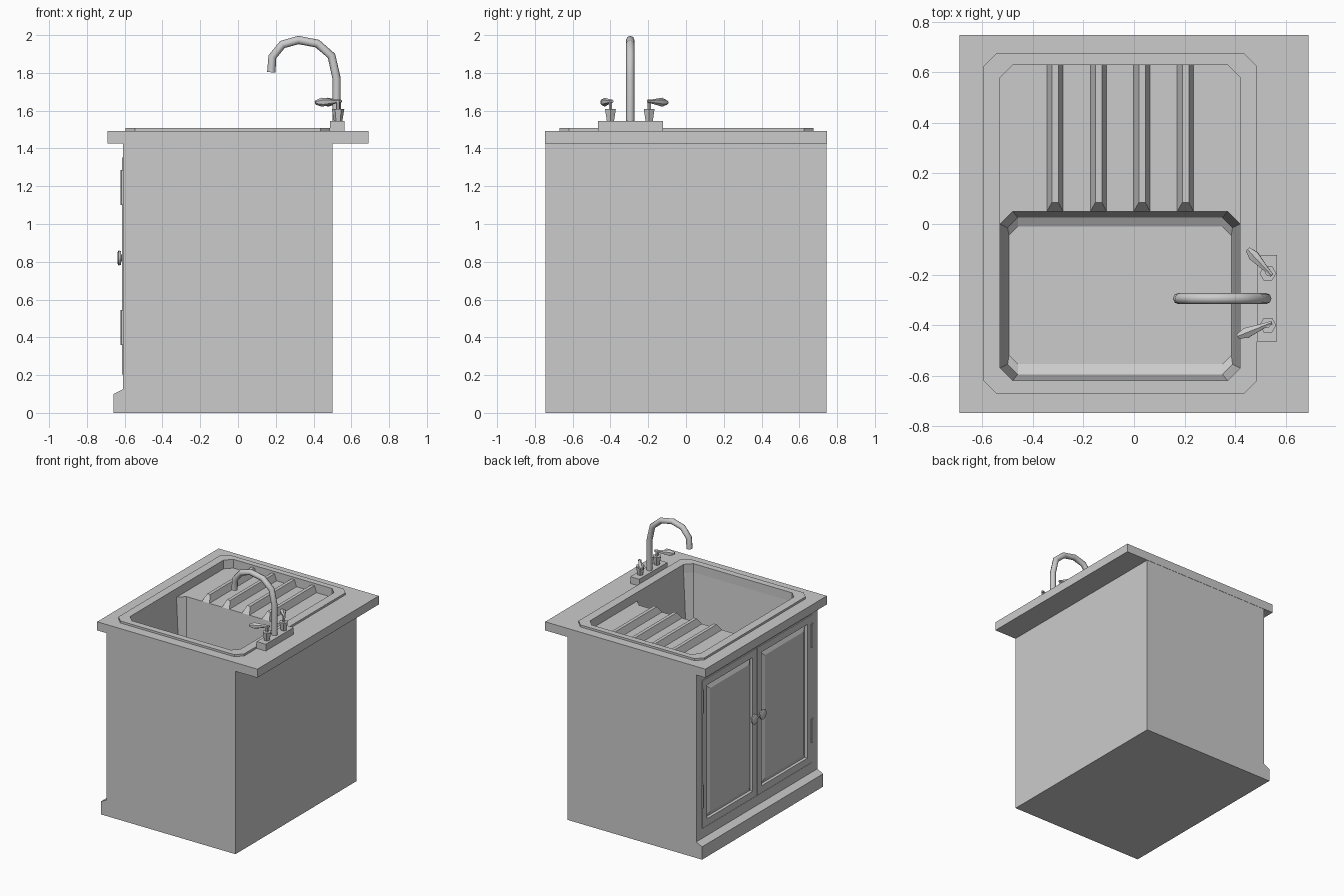
import bpy, bmesh, math
from mathutils import Vector

old = bpy.data.objects.get("Cube")
if old:
    bpy.data.objects.remove(old, do_unlink=True)

grey = bpy.data.materials.new("plain grey")
grey.use_nodes = True
COLOR = (0.6, 0.6, 0.6, 1)
grey.diffuse_color = COLOR
grey.node_tree.nodes["Principled BSDF"].inputs["Base Color"].default_value = COLOR


def finish(name, bm, smooth=False, normals=True):
    if normals:
        bmesh.ops.recalc_face_normals(bm, faces=bm.faces)
    mesh = bpy.data.meshes.new(name)
    bm.to_mesh(mesh)
    bm.free()
    mesh.materials.append(grey)
    obj = bpy.data.objects.new(name, mesh)
    bpy.context.collection.objects.link(obj)
    if smooth:
        bpy.ops.object.select_all(action='DESELECT')
        obj.select_set(True)
        bpy.context.view_layer.objects.active = obj
        bpy.ops.object.shade_smooth_by_angle(angle=math.radians(50))
    return obj


def add_loop(bm, points):
    return [bm.verts.new(p) for p in points]


def loft(bm, loops, cap_start=True, cap_end=True):
    rings = [add_loop(bm, l) for l in loops]
    n = len(rings[0])
    for a, b in zip(rings, rings[1:]):
        for i in range(n):
            j = (i + 1) % n
            bm.faces.new((a[i], a[j], b[j], b[i]))
    if cap_start:
        bm.faces.new(rings[0][::-1])
    if cap_end:
        bm.faces.new(rings[-1])


def rect(x0, x1, y0, y1, z):
    return [(x0, y0, z), (x1, y0, z), (x1, y1, z), (x0, y1, z)]


def box(name, x, y, z):
    bm = bmesh.new()
    loft(bm, [rect(*x, *y, z[0]), rect(*x, *y, z[1])])
    return finish(name, bm)


def octagon(x0, x1, y0, y1, z, c):
    return [(x0 + c, y0, z), (x1 - c, y0, z), (x1, y0 + c, z), (x1, y1 - c, z),
            (x1 - c, y1, z), (x0 + c, y1, z), (x0, y1 - c, z), (x0, y0 + c, z)]


def tube(name, path, radii, sides=8, smooth=True):
    """Sweep a round section along a path."""
    pts = [Vector(p) for p in path]
    loops = []
    for i, p in enumerate(pts):
        t = (pts[min(i + 1, len(pts) - 1)] - pts[max(i - 1, 0)]).normalized()
        u = t.cross(Vector((0, 1, 0)))
        if u.length < 0.3:
            u = t.cross(Vector((0, 0, 1)))
        u.normalize()
        v = t.cross(u)
        angles = [2 * math.pi * k / sides for k in range(sides)]
        loops.append([p + radii[i] * (math.cos(a) * u + math.sin(a) * v) for a in angles])
    bm = bmesh.new()
    loft(bm, loops)
    return finish(name, bm, smooth)


# Cabinet carcass, open at the top under the counter
bm = bmesh.new()
loft(bm, [rect(-0.58, 0.5, -0.745, 0.745, 0), rect(-0.58, 0.5, -0.745, 0.745, 1.43)], cap_end=False)
finish("cabinet_body", bm)

# Face frame around the doors
FRAME = (-0.61, -0.58)
for side, s in (("left", 1), ("right", -1)):
    box("frame_stile_" + side, FRAME, sorted((s * 0.675, s * 0.745)), (0, 1.425))
box("frame_top_rail", FRAME, (-0.675, 0.675), (1.355, 1.425))
box("frame_bottom_rail", FRAME, (-0.675, 0.675), (0, 0.2))

# Baseboard with a sloped top
bm = bmesh.new()
profile = [(-0.61, 0), (-0.66, 0), (-0.66, 0.1), (-0.61, 0.125)]
loft(bm, [[(x, y, z) for x, z in profile] for y in (-0.745, 0.745)])
finish("baseboard", bm)

# Doors with fielded panels, knobs and hinges
for side, s in (("left", 1), ("right", -1)):
    y0, y1 = sorted((s * 0.003, s * 0.671))
    bm = bmesh.new()
    loft(bm, [rect(-0.613, -0.575, y0, y1, z) for z in (0.204, 1.351)])
    bmesh.ops.recalc_face_normals(bm, faces=bm.faces)
    front = [f for f in bm.faces if f.normal.x < -0.9]
    bmesh.ops.inset_individual(bm, faces=front, thickness=0.075)
    bmesh.ops.inset_individual(bm, faces=front, thickness=0.002, depth=-0.022)
    bmesh.ops.inset_individual(bm, faces=front, thickness=0.055, depth=0.02)
    finish("door_" + side, bm, normals=False)
    ky = s * 0.05
    tube("knob_" + side, [(x, ky, 0.82) for x in (-0.605, -0.618, -0.62, -0.632, -0.638)],
         [0.018, 0.018, 0.036, 0.04, 0.028])
    for level, z in (("lower", 0.36), ("upper", 1.1)):
        tube("hinge_%s_%s" % (level, side),
             [(-0.612, s * 0.673, z), (-0.612, s * 0.673, z + 0.185)], [0.011, 0.011], 6)

# Countertop with a hole for the sink
counter = box("countertop", (-0.69, 0.69), (-0.747, 0.747), (1.425, 1.492))
bm = bmesh.new()
loft(bm, [octagon(-0.545, 0.435, -0.635, 0.645, z, 0.05) for z in (1.3, 1.6)])
cutter = finish("sink_hole_cutter", bm)
cutter.hide_render = True
cutter.hide_viewport = True
cutter.display_type = 'WIRE'
cut = counter.modifiers.new("sink_hole", 'BOOLEAN')
cut.operation = 'DIFFERENCE'
cut.solver = 'EXACT'
cut.object = cutter

# Sink rim and shallow tray wall
TRAY_Z = 1.44
RIM_Z = 1.508
tray = (-0.53, 0.42, -0.62, 0.63)
bm = bmesh.new()
loft(bm, [octagon(-0.595, 0.487, -0.67, 0.675, 1.485, 0.05),
          octagon(-0.595, 0.487, -0.67, 0.675, RIM_Z, 0.05),
          octagon(*tray, RIM_Z, 0.05), octagon(*tray, TRAY_Z, 0.05)], False, False)
finish("sink_rim", bm)

# Basin, sloped inward towards the floor
bm = bmesh.new()
loft(bm, [octagon(-0.53, 0.42, -0.62, 0.05, TRAY_Z, 0.05),
          octagon(-0.5, 0.39, -0.595, 0.025, 1.04, 0.04),
          octagon(-0.495, 0.385, -0.555, -0.01, 1.02, 0.035)], False, True)
bmesh.ops.recalc_face_normals(bm, faces=bm.faces)
bmesh.ops.reverse_faces(bm, faces=bm.faces)
finish("basin", bm, normals=False)

# Draining board with raised ribs
bm = bmesh.new()
outline = [(-0.53, 0), (-0.48, 0.05), (0.37, 0.05), (0.42, 0),
           (0.42, 0.58), (0.37, 0.63), (-0.48, 0.63), (-0.53, 0.58)]
bm.faces.new(add_loop(bm, [(x, y, TRAY_Z) for x, y in outline]))
finish("draining_board", bm, normals=False)
for i in range(4):
    x = -0.313 + i * 0.172
    bm = bmesh.new()
    loft(bm, [rect(x - 0.032, x + 0.032, 0.05, 0.63, TRAY_Z),
              rect(x - 0.012, x + 0.014, 0.085, 0.63, TRAY_Z + 0.05)])
    finish("drainer_rib_%d" % (i + 1), bm)

# Tap: base block, curved spout, two levers
box("tap_base", (0.487, 0.565), (-0.465, -0.122), (1.485, 1.545))
spout = [(0.522, 1.54), (0.522, 1.77), (0.495, 1.89), (0.42, 1.955),
         (0.32, 1.974), (0.235, 1.95), (0.182, 1.885), (0.176, 1.803)]
tube("tap_spout", [(x, -0.295, z) for x, z in spout], [0.022] * len(spout))
for side, y, tip in (("left", -0.195, (0.45, -0.1)), ("right", -0.4, (0.41, -0.445))):
    tube("tap_valve_" + side, [(0.53, y, z) for z in (1.54, 1.59, 1.61)],
         [0.021, 0.03, 0.033], 6, False)
    tube("tap_stem_" + side, [(0.53, y, 1.6), (0.53, y, 1.655)], [0.01, 0.01], 6)
    a, b = Vector((0.545, y - 0.008 if y > -0.3 else y + 0.01, 1.65)), Vector((*tip, 1.643))
    tube("tap_lever_" + side, [a.lerp(b, t) for t in (0, 0.25, 0.75, 1)],
         [0.008, 0.012, 0.024, 0.011], 6)
